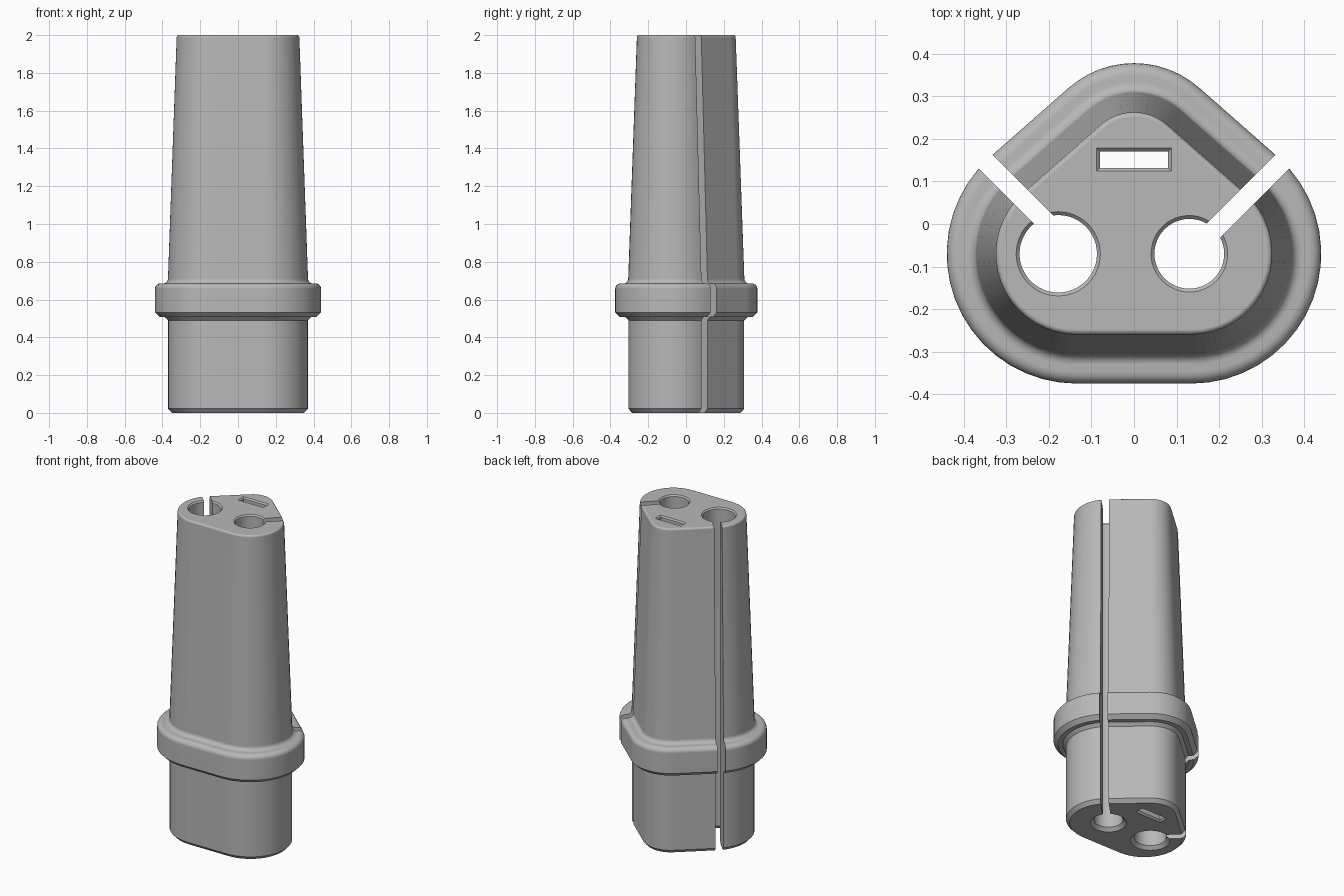
import bpy, bmesh, math
from mathutils import Matrix

cube = bpy.data.objects.get("Cube")
if cube:
    bpy.data.objects.remove(cube, do_unlink=True)

grey = bpy.data.materials.new("plain_grey")
grey.use_nodes = True
COLOUR = (0.48, 0.48, 0.48, 1)
grey.diffuse_color = COLOUR
grey.node_tree.nodes["Principled BSDF"].inputs["Base Color"].default_value = COLOUR


def loft(name, rings):
    """Closed solid through a stack of equal-length rings of points."""
    bm = bmesh.new()
    loops = [[bm.verts.new(p) for p in ring] for ring in rings]
    n = len(loops[0])
    for low, high in zip(loops, loops[1:]):
        for i in range(n):
            j = (i + 1) % n
            bm.faces.new((low[i], low[j], high[j], high[i]))
    bm.faces.new(loops[0][::-1])
    bm.faces.new(loops[-1])
    bmesh.ops.recalc_face_normals(bm, faces=bm.faces)
    mesh = bpy.data.meshes.new(name)
    bm.to_mesh(mesh)
    bm.free()
    mesh.materials.append(grey)
    obj = bpy.data.objects.new(name, mesh)
    bpy.context.collection.objects.link(obj)
    return obj


def arc(cx, cz, r, start, end, steps=5):
    """Quarter-round points for the side profile."""
    angles = [math.radians(start + (end - start) * k / steps) for k in range(steps + 1)]
    return [(cx + r * math.cos(a), cz + r * math.sin(a)) for a in angles]


# Rounded triangular outline made of three tangent arcs
TILT = math.degrees(math.atan2(0.75, 0.66))
CORNERS = [(0.135, -0.07, 0.305, -90, TILT, 18),
           (0, 0.146, 0.232, TILT, 180 - TILT, 12),
           (-0.135, -0.07, 0.305, 180 - TILT, 270, 18)]


def outline(offset, z):
    return [(x, y, z) for cx, cy, r, a, b, n in CORNERS
            for x, y in arc(cx, cy, r + offset, a, b, n)]


# Side profile as (offset, height): plug, flange, tapered body
profile = [(-0.09, 0), (-0.07, 0.022), (-0.07, 0.49), (-0.052, 0.508), (-0.025, 0.508), (0, 0.532)]
profile += arc(-0.028, 0.657, 0.028, 0, 90)
profile += arc(-0.044, 0.71, 0.025, 270, 180)
profile += arc(-0.127, 1.988, 0.012, 0, 90, 4)
body = loft("tapered_plug_body", [outline(o, z) for o, z in profile])


# Cutters: two bores, their side slits, and a narrow slot
def circle(cx, cy, r, z, n=48):
    return [(cx + r * math.cos(math.tau * k / n), cy + r * math.sin(math.tau * k / n), z)
            for k in range(n)]


def rectangle(cx, cy, w, d, z):
    return [(cx - w, cy - d, z), (cx + w, cy - d, z), (cx + w, cy + d, z), (cx - w, cy + d, z)]


def flared(grow):
    """Through-cut heights with the widening at each rim."""
    return [(2 * grow, -grow), (0, grow), (0, 2 - 0.008), (0.016, 2.008)]


def cut(cutter):
    mod = body.modifiers.new("cut", "BOOLEAN")
    mod.operation = "DIFFERENCE"
    mod.solver = "EXACT"
    mod.object = cutter
    bpy.context.view_layer.objects.active = body
    bpy.ops.object.modifier_apply(modifier=mod.name)
    bpy.data.objects.remove(cutter, do_unlink=True)


for x, radius in ((-0.178, 0.091), (0.13, 0.082)):
    cut(loft("bore_cutter", [circle(x, -0.07, radius + g, z) for g, z in flared(0.02)]))

for side in (-1, 1):
    slit = loft("slit_cutter", [rectangle(0.33, 0, 0.27, 0.0225, z) for z in (-0.1, 2.1)])
    turn = math.radians(45 if side > 0 else 135)
    slit.data.transform(Matrix.Translation((side * 0.132, -0.07, 0)) @ Matrix.Rotation(turn, 4, "Z"))
    cut(slit)

cut(loft("slot_cutter", [rectangle(0, 0.151, 0.08 + g, 0.019 + g, z)
                         for g, z in flared(0.01)]))

# Smooth rounded surfaces, flat faces kept even
bpy.ops.object.select_all(action="DESELECT")
body.select_set(True)
bpy.context.view_layer.objects.active = body
bpy.ops.object.shade_smooth_by_angle(angle=math.radians(28))
weighted = body.modifiers.new("even_shading", "WEIGHTED_NORMAL")
weighted.keep_sharp = True
